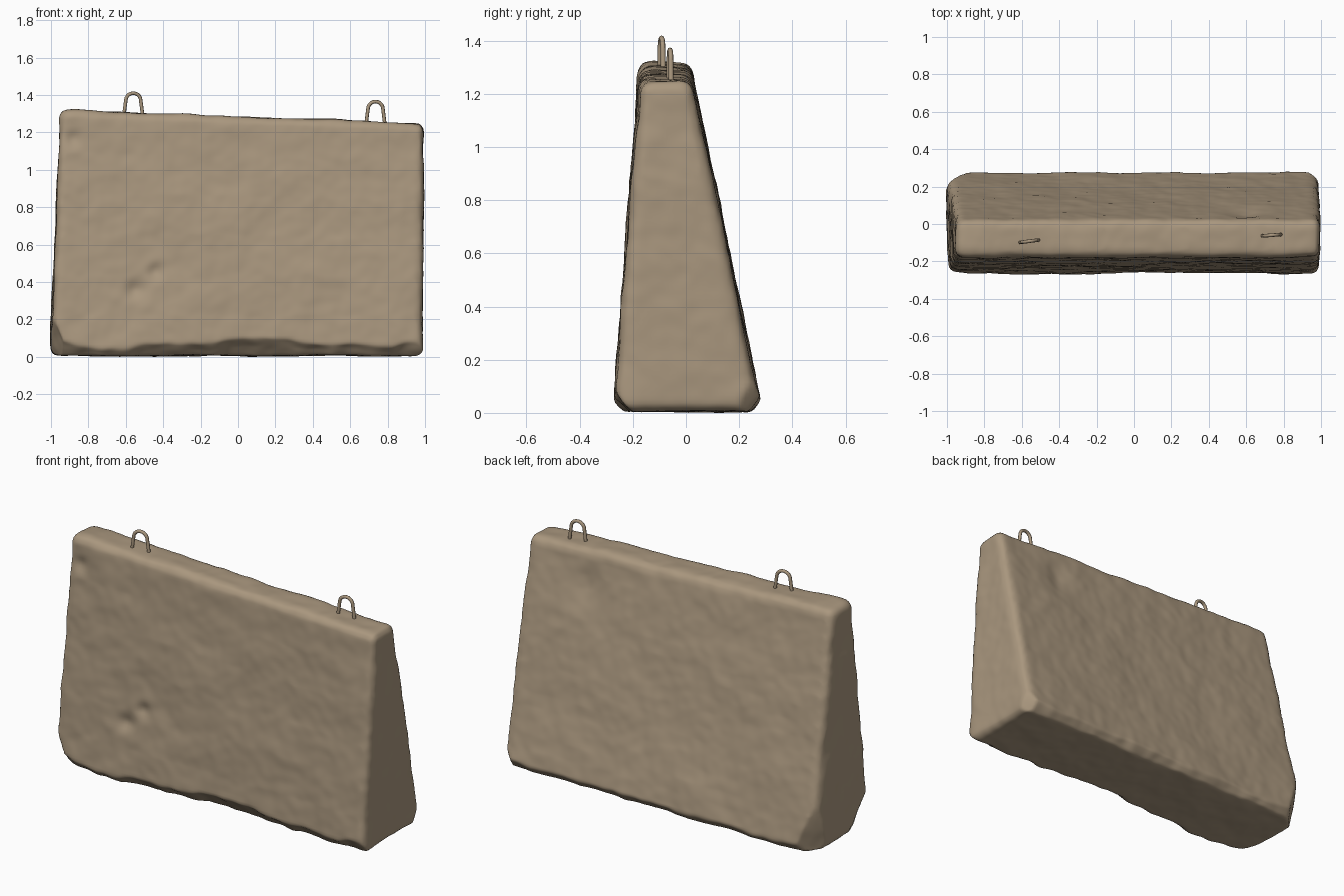
import bpy, bmesh, math
from mathutils import Vector, noise

if "Cube" in bpy.data.objects:
    bpy.data.objects.remove(bpy.data.objects["Cube"], do_unlink=True)

stone = bpy.data.materials.new("weathered concrete")
stone.use_nodes = True
colour = (0.40, 0.31, 0.21, 1)
stone.diffuse_color = colour
stone.node_tree.nodes["Principled BSDF"].inputs["Base Color"].default_value = colour


def link(name, mesh):
    ob = bpy.data.objects.new(name, mesh)
    bpy.context.collection.objects.link(ob)
    return ob


def shave(p, point, normal):
    """Flatten anything that sticks out past a plane."""
    n = Vector(normal).normalized()
    excess = (p - Vector(point)).dot(n)
    if excess > 0:
        p -= n * excess


def dent(p, centre, radius, depth):
    """Push the surface in toward the middle of the slab."""
    c = Vector(centre)
    fall = math.exp(-((p - c).length / radius) ** 2)
    p.y -= math.copysign(depth * fall, c.y)


# Tapered slab: a cube moved to the measured corners
bm = bmesh.new()
bmesh.ops.create_cube(bm, size=2)
for v in bm.verts:
    left, back, top = v.co.x > 0, v.co.y > 0, v.co.z > 0
    if top:
        v.co = (0.995 if left else -0.95, 0.02 if back else -0.175, 1.255 if left else 1.325)
    else:
        v.co = (0.985 if left else -1.005, 0.285 if back else -0.272, 0.01)
bmesh.ops.bevel(bm, geom=bm.edges[:], offset=0.04, segments=3, profile=0.5, affect='EDGES')
rough = bpy.data.meshes.new("slab")
bm.to_mesh(rough)
bm.free()
slab = link("concrete_slab", rough)
remesh = slab.modifiers.new("even grid", 'REMESH')
remesh.mode = 'VOXEL'
remesh.voxel_size = 0.016
deps = bpy.context.evaluated_depsgraph_get()
slab.data = bpy.data.meshes.new_from_object(slab.evaluated_get(deps))
slab.modifiers.clear()

# Broken edges, dents and weathering
bm = bmesh.new()
bm.from_mesh(slab.data)
bm.normal_update()
normals = [v.normal.copy() for v in bm.verts]
for v, n in zip(bm.verts, normals):
    p = v.co
    wear = noise.noise(Vector((p.x * 3.5, 2.7, 0)))
    wear += 0.4 * noise.noise(Vector((p.x * 11, p.z * 8, 5)))
    middle = math.exp(-((p.x - 0.05) / 0.35) ** 2)
    shave(p, (0, -0.265, 0.06 + 0.04 * wear + 0.04 * middle), (0, -0.7, -0.7))
    shave(p, (0, 0.27, 0.045 + 0.025 * wear), (0, 0.75, -0.6))
    shave(p, (-1, -0.2, 0.17 + 0.03 * wear), (-0.8, -0.35, -0.3))
    shave(p, (-0.985, 0.18, 0.1), (-0.75, 0.65, -0.15))
    shave(p, (0.975, 0.22, 0.06), (0.7, 0.6, -0.3))
    dent(p, (-0.55, -0.24, 0.36), 0.05, 0.025)
    dent(p, (-0.44, -0.23, 0.46), 0.04, 0.02)
    dent(p, (-0.88, -0.19, 1.17), 0.04, 0.02)
    dent(p, (0.6, 0.08, 1.08), 0.08, 0.02)
    p += n * (0.008 * noise.noise(p * 3) + 0.005 * noise.noise(p * 8)
              + 0.003 * noise.noise(p * 19))
bmesh.ops.smooth_vert(bm, verts=bm.verts[:], factor=0.5,
                      use_axis_x=True, use_axis_y=True, use_axis_z=True)
base = min(v.co.z for v in bm.verts)
for v in bm.verts:
    v.co.z -= base
for f in bm.faces:
    f.smooth = True
bm.to_mesh(slab.data)
bm.free()
slab.data.materials.clear()
slab.data.materials.append(stone)


# Lifting loops of bent bar set into the top
def lifting_loop(name, x, y, foot, top, turn):
    curve = bpy.data.curves.new(name, 'CURVE')
    curve.dimensions = '3D'
    curve.bevel_depth = 0.0095
    curve.bevel_resolution = 2
    curve.use_fill_caps = True
    arch = [(0.04 * math.cos(a), top - 0.05 + 0.04 * math.sin(a))
            for a in (math.pi * i / 10 for i in range(11))]
    path = [(0.052, foot - 0.03)] + arch + [(-0.052, foot - 0.03)]
    spline = curve.splines.new('POLY')
    spline.points.add(len(path) - 1)
    for pt, (u, z) in zip(spline.points, path):
        pt.co = (x + u, y + u * turn, z, 1)
    spline.use_smooth = True
    curve.materials.append(stone)
    link(name, curve)


lifting_loop("right_lifting_loop", -0.56, -0.092, 1.31, 1.42, 0.13)
lifting_loop("left_lifting_loop", 0.735, -0.06, 1.26, 1.375, 0.08)
